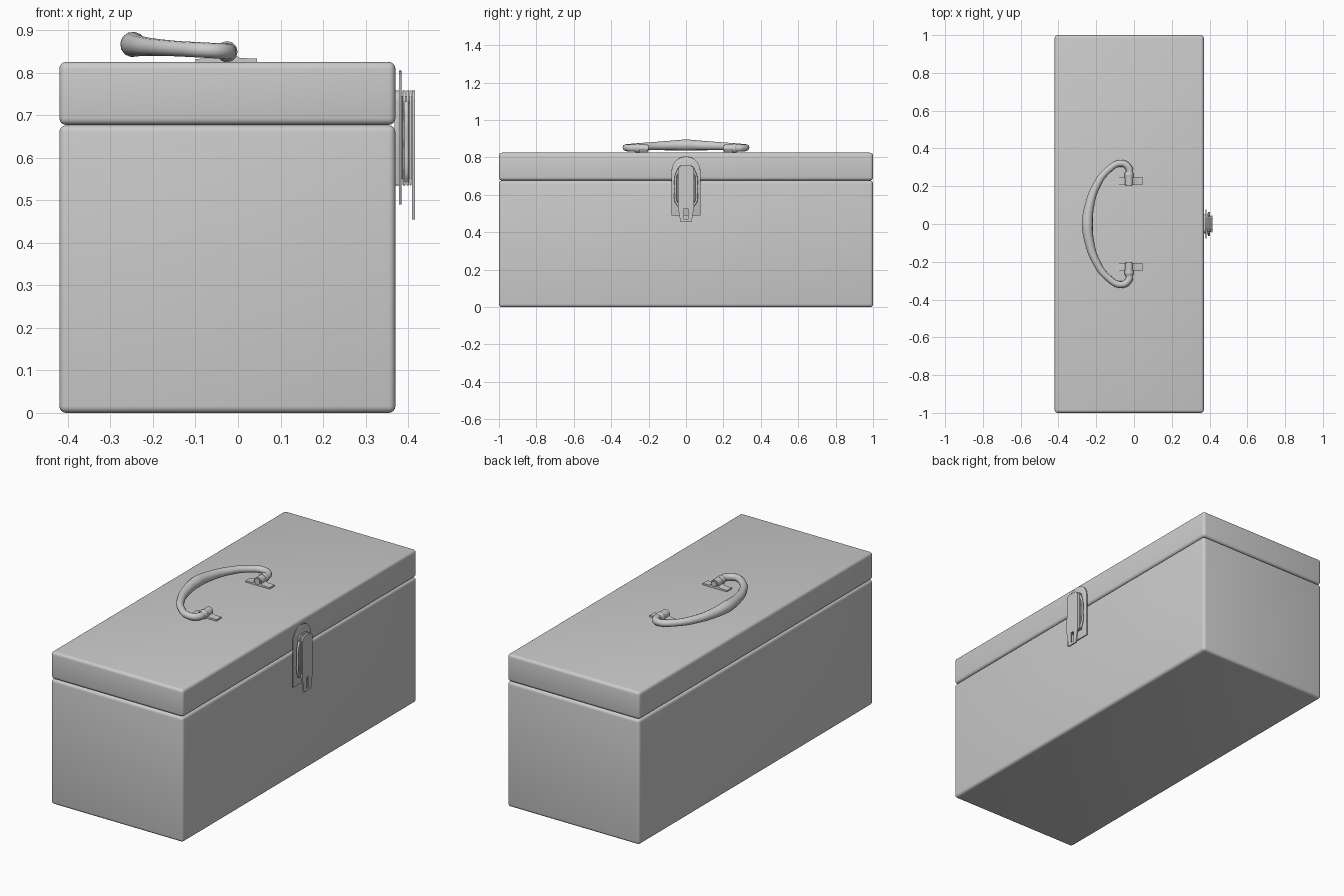
import bpy, math

if "Cube" in bpy.data.objects:
    bpy.data.objects.remove(bpy.data.objects["Cube"])


def finish(obj, bevel=0.0, segments=2):
    bpy.ops.object.select_all(action='DESELECT')
    obj.select_set(True)
    bpy.context.view_layer.objects.active = obj
    if bevel:
        mod = obj.modifiers.new("bevel", 'BEVEL')
        mod.width = bevel
        mod.segments = segments
        mod.limit_method = 'ANGLE'
        bpy.ops.object.modifier_apply(modifier=mod.name)
    bpy.ops.object.shade_smooth_by_angle(angle=math.radians(40))
    return obj


def box(name, lo, hi, bevel=0.0, segments=2):
    bpy.ops.mesh.primitive_cube_add(size=1, location=[(a + b) / 2 for a, b in zip(lo, hi)])
    obj = bpy.context.object
    obj.name = name
    obj.scale = [b - a for a, b in zip(lo, hi)]
    bpy.ops.object.transform_apply(location=False, rotation=False, scale=True)
    return finish(obj, bevel, segments)


def prism(name, outline, start, depth, axis, bevel=0.0):
    """Extrude a 2D outline: axis 'x' uses (y, z), axis 'y' uses (x, z)."""
    place = (lambda p, d: (d, p[0], p[1])) if axis == 'x' else (lambda p, d: (p[0], d, p[1]))
    n = len(outline)
    verts = [place(p, d) for d in (start, start + depth) for p in outline]
    faces = [tuple(range(n))[::-1], tuple(range(n, 2 * n))]
    faces += [(i, (i + 1) % n, n + (i + 1) % n, n + i) for i in range(n)]
    mesh = bpy.data.meshes.new(name)
    mesh.from_pydata(verts, [], faces)
    obj = bpy.data.objects.new(name, mesh)
    bpy.context.collection.objects.link(obj)
    bpy.context.view_layer.objects.active = obj
    obj.select_set(True)
    bpy.ops.object.mode_set(mode='EDIT')
    bpy.ops.mesh.select_all(action='SELECT')
    bpy.ops.mesh.normals_make_consistent(inside=False)
    bpy.ops.object.mode_set(mode='OBJECT')
    return finish(obj, bevel)


def tube(name, points, cyclic=False):
    """Smooth tube through (x, y, z, radius) points."""
    curve = bpy.data.curves.new(name, 'CURVE')
    curve.dimensions = '3D'
    curve.bevel_depth = 1.0
    curve.bevel_resolution = 4
    curve.use_fill_caps = True
    curve.resolution_u = 8
    spline = curve.splines.new('BEZIER')
    spline.bezier_points.add(len(points) - 1)
    spline.use_cyclic_u = cyclic
    for bp, p in zip(spline.bezier_points, points):
        bp.co = p[:3]
        bp.radius = p[3]
        bp.handle_left_type = bp.handle_right_type = 'AUTO'
    obj = bpy.data.objects.new(name, curve)
    bpy.context.collection.objects.link(obj)
    bpy.ops.object.select_all(action='DESELECT')
    obj.select_set(True)
    bpy.context.view_layer.objects.active = obj
    bpy.ops.object.convert(target='MESH')
    return finish(bpy.context.object)


def arc(cx, cz, r, a0, a1, n):
    return [(cx + r * math.cos(math.radians(a0 + (a1 - a0) * i / n)),
             cz + r * math.sin(math.radians(a0 + (a1 - a0) * i / n))) for i in range(n + 1)]


# Box and lid
box("box_body", (-0.42, -1, 0), (0.37, 1, 0.676), 0.016, 4)
box("box_lid", (-0.42, -1, 0.677), (0.37, 1, 0.825), 0.016, 4)

# Carrying handle: thick grip thinning into hooked ends
half = [(-0.235, 0.10, 0.863, 0.025), (-0.205, 0.19, 0.860, 0.021),
        (-0.14, 0.283, 0.856, 0.018), (-0.065, 0.321, 0.852, 0.018),
        (-0.027, 0.295, 0.850, 0.019), (-0.026, 0.25, 0.849, 0.019), (-0.026, 0.20, 0.849, 0.016)]
path = [(x, -y, z, r) for x, y, z, r in reversed(half)]
path += [(-0.247, 0, 0.866, 0.030)] + half
tube("handle", path)

# Handle brackets: flat feet and a strap arched over the handle ends
strap = [(-0.10, 0.824), (0.045, 0.824), (0.045, 0.833), (0.005, 0.834)]
strap += arc(-0.026, 0.848, 0.022, -20, 200, 12) + [(-0.058, 0.834), (-0.10, 0.832)]
for side, label in ((-1, "near"), (1, "far")):
    prism("handle_bracket_" + label, strap, side * 0.227 - 0.021, 0.042, 'y')
    tube("handle_collar_" + label,
         [(-0.026, side * 0.245, 0.849, 0.023), (-0.026, side * 0.262, 0.849, 0.025),
          (-0.026, side * 0.275, 0.849, 0.020)])

# Latch back plate with arched top
plate = [(-0.077, 0.49), (0.077, 0.49)] + arc(0, 0.728, 0.077, 0, 180, 16)
prism("latch_plate", plate, 0.378, 0.006, 'x', 0.001)


def lever_outline(w, bottom, top):
    return [(-w, bottom), (w, bottom), (w, top - 0.025)] + \
        arc(w - 0.025, top - 0.025, 0.025, 15, 90, 5) + \
        arc(-w + 0.025, top - 0.025, 0.025, 90, 165, 5) + [(-w, top - 0.025)]


# Stacked latch sheets
for i, (x, w, d) in enumerate(((0.368, 0.05, 0.011), (0.387, 0.045, 0.007),
                               (0.396, 0.045, 0.006), (0.403, 0.043, 0.005))):
    prism("latch_sheet_%d" % (i + 1), lever_outline(w, 0.535, 0.758), x, d, 'x', 0.001)
box("latch_core", (0.375, -0.032, 0.55), (0.412, 0.032, 0.745))

# Front lever with tapered, slotted tip
tip = [(-0.030, 0.455), (0.030, 0.455), (0.044, 0.54)]
tip += lever_outline(0.042, 0.54, 0.758)[2:] + [(-0.044, 0.54)]
lever = prism("latch_lever", tip, 0.409, 0.007, 'x')
slot = box("slot_cutter", (0.38, -0.010, 0.468), (0.44, 0.010, 0.528))
mod = lever.modifiers.new("slot", 'BOOLEAN')
mod.object = slot
mod.operation = 'DIFFERENCE'
bpy.context.view_layer.objects.active = lever
bpy.ops.object.modifier_apply(modifier=mod.name)
bpy.data.objects.remove(slot)
finish(lever)

# Side wire loop of the latch
for side, label in ((-1, "near"), (1, "far")):
    wire = [(0.396, side * y, z, 0.006) for y, z in
            ((0.042, 0.545), (0.054, 0.565), (0.056, 0.63), (0.054, 0.70), (0.042, 0.73))]
    tube("latch_wire_" + label, wire)
